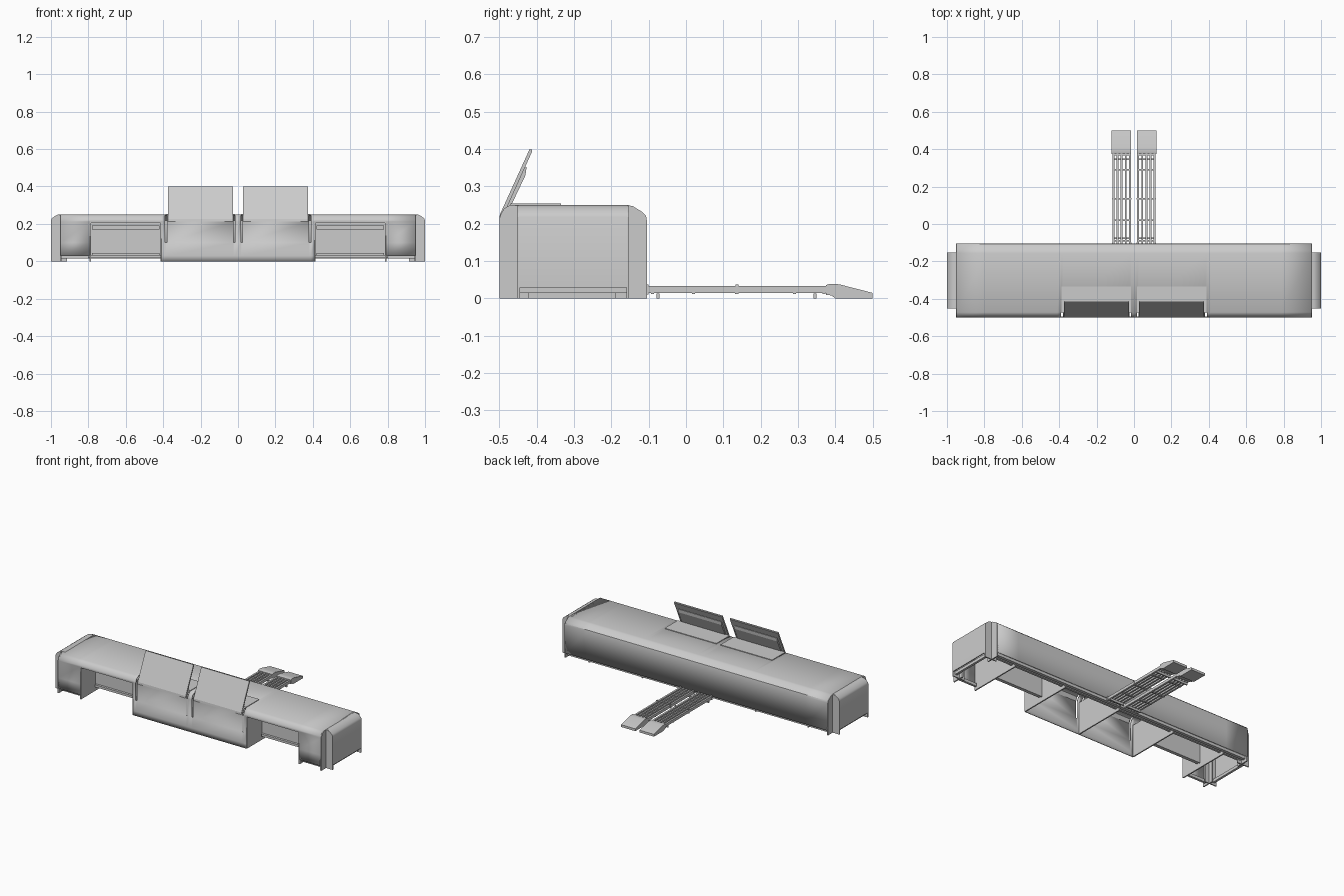
import bpy, bmesh, math

if "Cube" in bpy.data.objects:
    bpy.data.objects.remove(bpy.data.objects["Cube"])


def finish(name, bm, smooth=False, fix=True):
    if fix:
        bmesh.ops.recalc_face_normals(bm, faces=bm.faces)
    me = bpy.data.meshes.new(name)
    bm.to_mesh(me)
    bm.free()
    ob = bpy.data.objects.new(name, me)
    bpy.context.collection.objects.link(ob)
    if smooth:
        bpy.ops.object.select_all(action='DESELECT')
        ob.select_set(True)
        bpy.context.view_layer.objects.active = ob
        bpy.ops.object.shade_smooth_by_angle(angle=math.radians(35))
    return ob


def prism(name, poly, axis, a, b, smooth=False):
    """Extrude a closed 2D outline along 'x' (outline y,z) or 'y' (outline x,z)."""
    bm = bmesh.new()
    place = (lambda p, t: (t, p[0], p[1])) if axis == 'x' else (lambda p, t: (p[0], t, p[1]))
    rings = [[bm.verts.new(place(p, t)) for p in poly] for t in (a, b)]
    n = len(poly)
    for i in range(n):
        j = (i + 1) % n
        bm.faces.new((rings[0][i], rings[0][j], rings[1][j], rings[1][i]))
    bm.faces.new(rings[0])
    bm.faces.new(rings[1][::-1])
    return finish(name, bm, smooth)


def box(name, x0, x1, y0, y1, z0, z1):
    x0, x1 = min(x0, x1), max(x0, x1)
    return prism(name, [(y0, z0), (y1, z0), (y1, z1), (y0, z1)], 'x', x0, x1)


# Main shell: folded sheet with front recesses and hinge slots left open
profile = [(-.5, 0), (-.5, .03), (-.5, .1), (-.5, .212), (-.498, .222), (-.488, .24), (-.472, .25),
           (-.155, .25), (-.142, .247), (-.116, .231), (-.107, .222), (-.105, .21), (-.105, .03)]
half = [.015, .025, .38, .39, .41, .79, .95]
stations = [-x for x in reversed(half)] + half
bm = bmesh.new()
grid = [[bm.verts.new((x, y, z)) for y, z in profile] for x in stations]
for i in range(len(stations) - 1):
    mid = abs(stations[i] + stations[i + 1]) / 2
    recess = .41 < mid < .79
    corner = mid > .79
    slot = .015 < mid < .025 or .38 < mid < .39
    for j in range(len(profile) - 1):
        if (recess and j < 3) or (corner and j < 1) or (slot and 2 <= j <= 5):
            continue
        bm.faces.new((grid[i][j], grid[i + 1][j], grid[i + 1][j + 1], grid[i][j + 1]))
bmesh.ops.delete(bm, geom=[v for v in bm.verts if not v.link_faces], context='VERTS')
shell = finish("main_shell", bm, True, fix=False)
mod = shell.modifiers.new("thickness", 'SOLIDIFY')
mod.thickness = .006
mod.offset = -1

# Inner dividers
for x in (-.79, -.41, 0, .41, .79):
    box("divider", x - .004, x + .004, -.497, -.13, 0, .21)

# Inner rails along the bottom of the back wall
box("back_rail", -.94, .94, -.135, -.115, .015, .035)
box("back_rail_inner", -.94, .94, -.165, -.15, .02, .03)

for s in (-1, 1):
    # Front recess: back wall, ceiling and bar
    box("recess_back", s * .41, s * .79, -.345, -.338, .03, .212)
    box("recess_ceiling", s * .41, s * .79, -.497, -.338, .206, .212)
    box("recess_bar", s * .42, s * .78, -.41, -.385, .17, .192)
    box("recess_ledge", s * .42, s * .78, -.36, -.345, .03, .045)

    # End cover: bent sheet closing each short side
    cover = [(.935, .25), (.962, .25), (.975, .245), (.995, .23), (1, .218), (1, .03),
             (.994, .03), (.994, .216), (.97, .238), (.96, .244), (.935, .244)]
    prism("end_cover", [(s * x, z) for x, z in cover], 'y', -.448, -.157, True)
    box("end_rail", s * .97, s * .985, -.445, -.16, .015, .034)
    box("front_corner_rail", s * .8, s * .945, -.485, -.47, .015, .034)

    # Crossing fins at the corners
    fin = [(.915, 0), (1, 0), (1, .218), (.995, .23), (.975, .245), (.962, .249), (.915, .249)]
    for y in (-.452, -.16):
        prism("end_fin", [(s * x, z) for x, z in fin], 'y', y, y + .007)
    front = [(-.42, 0), (-.5, 0)] + profile[3:7] + [(-.42, .249)]
    back = [(-.19, .249)] + profile[7:12] + [(-.105, 0), (-.19, 0)]
    for name, poly in (("front_fin", front), ("back_fin", back)):
        prism(name, poly, 'x', s * .944, s * .952)

    # Raised lid with inner tray and opening frame
    lid = [(-.5, .212), (-.494, .212), (-.412, .394), (-.413, .399), (-.419, .4), (-.4985, .225)]
    prism("lid", lid, 'x', s * .028, s * .375)
    tray = [(-.485, .25), (-.427, .352), (-.426, .345), (-.437, .312), (-.47, .25)]
    tray = [(-.482, .245), (-.434, .352), (-.427, .352), (-.43, .33), (-.468, .25)]
    prism("lid_tray", tray, 'x', s * .045, s * .358)
    box("lid_frame", s * .015, s * .388, -.47, -.335, .248, .254)

    # Ramp: slatted rails, crossbars, feet and sloped pad
    for k, x in enumerate((.022, .044, .066, .088, .109)):
        w = .006 if k in (0, 4) else .005
        box("ramp_rail", s * (x - w), s * (x + w), -.108, .385, .015, .033)
    for y in (-.09, .02, .135, .29, .37):
        box("ramp_crossbar", s * .017, s * .114, y - .004, y + .004, .012, .026)
    for y in (-.075, .345):
        box("ramp_foot", s * .017, s * .114, y - .004, y + .004, 0, .014)
    for x in (.018, .113):
        box("ramp_pin", s * (x - .004), s * (x + .004), .132, .14, .012, .038)
        box("ramp_hook", s * (x - .004), s * (x + .004), -.108, -.1, .01, .038)
    pad = [(.375, .01), (.375, .036), (.385, .039), (.41, .038), (.5, .015), (.5, 0), (.4, 0), (.39, .008)]
    prism("ramp_pad", pad, 'x', s * .016, s * .119, True)
